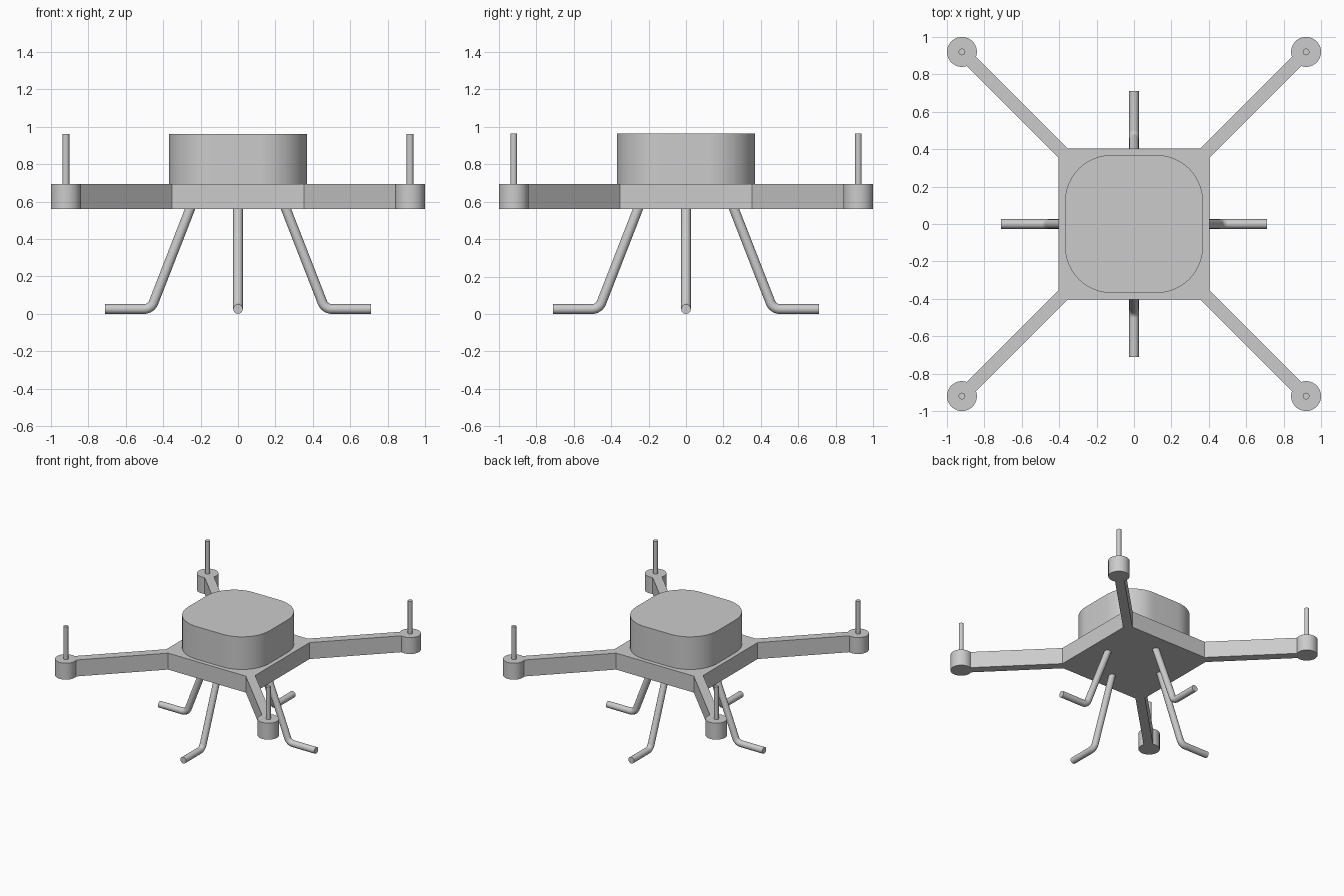
import bpy, bmesh
from math import sin, cos, pi, radians, asin, atan2
from mathutils import Vector, Matrix

if "Cube" in bpy.data.objects:
    bpy.data.objects.remove(bpy.data.objects["Cube"])

Z0, Z1, Z2 = 0.56, 0.695, 0.963


def smooth(ob):
    bpy.ops.object.select_all(action='DESELECT')
    ob.select_set(True)
    bpy.context.view_layer.objects.active = ob
    bpy.ops.object.shade_smooth_by_angle(angle=radians(30))


def arc(cx, cy, r, a0, a1, n):
    return [(cx + r * cos(a0 + (a1 - a0) * i / n),
             cy + r * sin(a0 + (a1 - a0) * i / n)) for i in range(n + 1)]


def four_fold(points):
    # repeat one quadrant of an outline around z
    out = []
    for k in range(4):
        c, s = (1, 0, -1, 0)[k], (0, 1, 0, -1)[k]
        out += [(c * x - s * y, s * x + c * y) for x, y in points]
    return out


def extrude(name, outline, z0, z1):
    bm = bmesh.new()
    face = bm.faces.new([bm.verts.new((x, y, z0)) for x, y in outline])
    top = bmesh.ops.extrude_face_region(bm, geom=[face], use_keep_orig=True)
    bmesh.ops.translate(bm, vec=(0, 0, z1 - z0),
                        verts=[g for g in top["geom"] if isinstance(g, bmesh.types.BMVert)])
    bmesh.ops.recalc_face_normals(bm, faces=bm.faces)
    bmesh.ops.triangulate(bm, faces=[f for f in bm.faces if len(f.verts) > 4])
    me = bpy.data.meshes.new(name)
    bm.to_mesh(me)
    bm.free()
    ob = bpy.data.objects.new(name, me)
    bpy.context.collection.objects.link(ob)
    smooth(ob)
    return ob


# Frame: square plate, diagonal arms and round motor mounts in one outline
M, R, half_w = 0.92, 0.08, 0.0354
a = asin(half_w / R)
mount = arc(M, M, R, radians(-135) + a, radians(225) - a, 40)
extrude("frame", four_fold([(0.403, 0.353)] + mount + [(0.353, 0.403)]), Z0, Z1)

# Rounded square housing on top
r, h = 0.25, 0.369
extrude("housing", four_fold(arc(h - r, h - r, r, 0, pi / 2, 16)), Z1, Z2)

# Propeller shafts
for i, (sx, sy) in enumerate(((1, 1), (-1, 1), (-1, -1), (1, -1))):
    extrude(f"rotor_shaft_{i + 1}",
            arc(sx * M, sy * M, 0.018, 0, 2 * pi * 23 / 24, 23), Z1 - 0.01, Z2)

# Bent tube landing legs
tube, zc, corner, bend = 0.026, 0.026, 0.465, 0.055
top_z = Z0 + 0.03
slope = 0.39
up = Vector((-slope, 1)).normalized()
turn = atan2(1, slope)
t = bend * sin(turn / 2) / cos(turn / 2)
path = [(0.71, zc)]
for i in range(11):
    b = turn * i / 10
    path.append((corner + t - bend * sin(b), zc + bend * (1 - cos(b))))
path.append((corner - slope * (top_z - zc), top_z))

cu = bpy.data.curves.new("leg_path", 'CURVE')
cu.dimensions = '3D'
cu.bevel_depth = tube
cu.bevel_resolution = 6
cu.use_fill_caps = True
sp = cu.splines.new('POLY')
sp.points.add(len(path) - 1)
for p, (x, z) in zip(sp.points, path):
    p.co = (x, 0, z, 1)
leg = bpy.data.objects.new("landing_leg_1", cu)
bpy.context.collection.objects.link(leg)
bpy.ops.object.select_all(action='DESELECT')
leg.select_set(True)
bpy.context.view_layer.objects.active = leg
bpy.ops.object.convert(target='MESH')
leg = bpy.context.view_layer.objects.active
smooth(leg)
for k in range(1, 4):
    c = leg.copy()
    c.data = leg.data.copy()
    c.name = f"landing_leg_{k + 1}"
    c.data.transform(Matrix.Rotation(k * pi / 2, 4, 'Z'))
    bpy.context.collection.objects.link(c)
